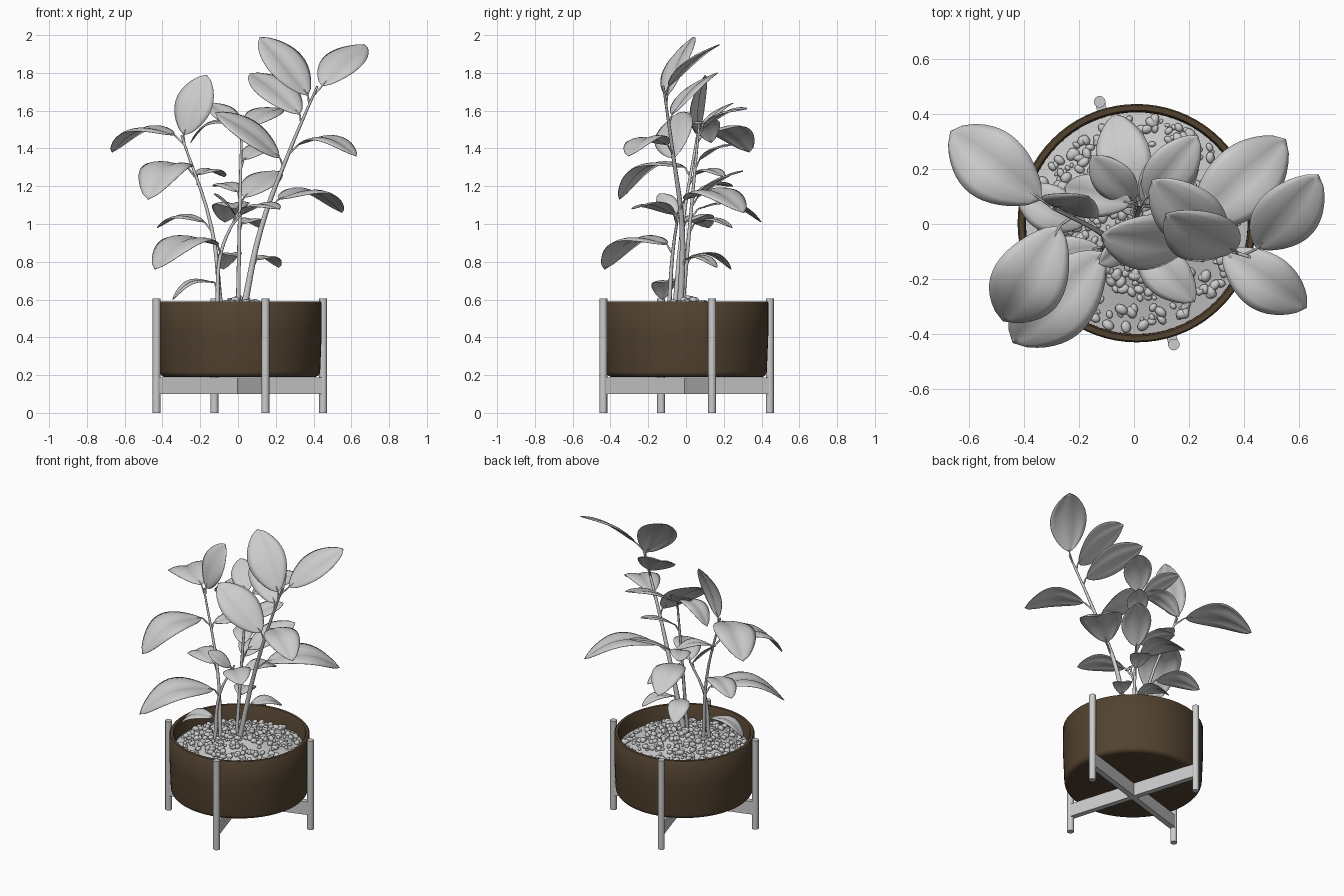
import bpy, bmesh, math, random
from mathutils import Vector, Matrix

if "Cube" in bpy.data.objects:
    bpy.data.objects.remove(bpy.data.objects["Cube"])

random.seed(4)
C = Vector((0.01, 0.003, 0))
UP = Vector((0, 0, 1))


def finish(name, bm, angle=None):
    me = bpy.data.meshes.new(name)
    bm.to_mesh(me)
    bm.free()
    ob = bpy.data.objects.new(name, me)
    bpy.context.collection.objects.link(ob)
    if angle:
        bpy.ops.object.select_all(action='DESELECT')
        ob.select_set(True)
        bpy.context.view_layer.objects.active = ob
        bpy.ops.object.shade_smooth_by_angle(angle=math.radians(angle))
    return ob


def lathe(name, profile, steps=72):
    bm = bmesh.new()
    vs = [bm.verts.new((r, 0, z)) for r, z in profile]
    es = [bm.edges.new(p) for p in zip(vs, vs[1:])]
    bmesh.ops.spin(bm, geom=vs + es, cent=(0, 0, 0), axis=UP, angle=math.tau, steps=steps)
    bmesh.ops.remove_doubles(bm, verts=bm.verts, dist=1e-4)
    bmesh.ops.recalc_face_normals(bm, faces=bm.faces)
    ob = finish(name, bm, 40)
    ob.location = C
    return ob


# Pot: rounded bottom corner, slightly flared wall, open inside
corner = [(.395 + .03 * math.sin(a), .22 - .03 * math.cos(a)) for a in (i * math.pi / 10 for i in range(6))]
pot = lathe("pot", [(0, .19)] + corner + [(.433, .42), (.433, .583), (.428, .589), (.41, .589), (.404, .58), (.4, .3), (0, .3)])
mat = bpy.data.materials.new("brown_glaze")
mat.diffuse_color = (0.085, 0.055, 0.03, 1)
mat.use_nodes = True
mat.node_tree.nodes["Principled BSDF"].inputs["Base Color"].default_value = mat.diffuse_color
pot.data.materials.append(mat)


# Soil mound and pebbles
def soil_z(r):
    return .485 + .118 * (1 - r / .405) ** 1.2


lathe("soil", [(r * .0405, soil_z(r * .0405)) for r in range(11)], 48)
bm = bmesh.new()
for i in range(460):
    r, a = .385 * random.random() ** .55, random.uniform(0, math.tau)
    s = random.uniform(.007, .02)
    m = (Matrix.Translation(C + Vector((r * math.cos(a), r * math.sin(a), soil_z(r) + s * .45)))
         @ Matrix.Rotation(random.uniform(0, 6), 4, 'Z') @ Matrix.Rotation(random.uniform(0, 6), 4, 'X')
         @ Matrix.Diagonal((s * 1.25, s, s * .85, 1)))
    bmesh.ops.create_icosphere(bm, subdivisions=2, radius=1, matrix=m)
finish("pebbles", bm, 60)

# Stand: four round legs and two crossed bars
for k in range(4):
    turn = Matrix.Translation(C) @ Matrix.Rotation(math.radians(17 + 90 * k), 4, 'Z')
    bm = bmesh.new()
    bmesh.ops.create_cone(bm, cap_ends=True, segments=24, radius1=.021, radius2=.021, depth=.605,
                          matrix=turn @ Matrix.Translation((.461, 0, .3025)))
    finish(f"stand_leg_{k + 1}", bm, 40)
    if k < 2:
        bm = bmesh.new()
        bmesh.ops.create_cube(bm, size=1, matrix=turn @ Matrix.Translation((0, 0, .143))
                              @ Matrix.Diagonal((.92, .036, .088, 1)))
        finish(f"stand_bar_{k + 1}", bm)


# Stems and leaf stalks as tapered curves
def tube(name, paths):
    cu = bpy.data.curves.new(name, 'CURVE')
    cu.dimensions = '3D'
    cu.bevel_depth = 1
    cu.bevel_resolution = 2
    cu.resolution_u = 5
    cu.use_fill_caps = True
    for pts, r0, r1 in paths:
        sp = cu.splines.new('BEZIER')
        sp.bezier_points.add(len(pts) - 1)
        for i, (bp, p) in enumerate(zip(sp.bezier_points, pts)):
            bp.co = p
            bp.handle_left_type = bp.handle_right_type = 'AUTO'
            bp.radius = r0 + (r1 - r0) * i / (len(pts) - 1)
    bpy.context.collection.objects.link(bpy.data.objects.new(name, cu))


def stem_at(pts, z):
    for p, q in zip(pts, pts[1:]):
        if z <= q[2]:
            return Vector(p).lerp(Vector(q), (z - p[2]) / (q[2] - p[2]))
    return Vector(pts[-1])


# Leaf: pointed oval, folded on the midrib; rising leaves roll to the front, hanging ones arch
def leaf(name, stem, plump, z, azimuth, reach, rise):
    a = math.radians(azimuth)
    out = Vector((math.cos(a), math.sin(a), 0))
    root = stem_at(stem, z)
    b, t = root + out * reach * .1, root + out * reach + UP * rise
    d, length = (t - b).normalized(), (t - b).length
    slope = rise / reach
    lift = max(slope, 0)
    n = UP * (1 + lift) + Vector((0, -.12 - lift, 0))
    n = (n - d * n.dot(d)).normalized()
    side = d.cross(n)
    arch = length * max(.06, .14 * (1 - 1.3 * slope))
    NT, NU = 16, 4
    bm = bmesh.new()
    rows = []
    for i in range(NT + 1):
        s = i / NT
        hw = plump * length / 2 * max(math.sin(math.pi * s), 0) ** .68 + .001
        mid = b.lerp(t, s) + n * arch * math.sin(math.pi * s)
        rows.append([bm.verts.new(mid + side * hw * u + n * hw * (.42 * abs(u) - .4 * u * u))
                     for u in (j / NU for j in range(-NU, NU + 1))])
    for r0, r1 in zip(rows, rows[1:]):
        for j in range(2 * NU):
            bm.faces.new((r0[j], r0[j + 1], r1[j + 1], r1[j]))
    bmesh.ops.recalc_face_normals(bm, faces=bm.faces)
    ob = finish(name, bm, 60)
    ob.modifiers.new("thickness", 'SOLIDIFY').thickness = .003
    # Stalk from the stem to the blade
    join = stem_at(stem, z - .05)
    return [join, join.lerp(b, .6), b, b.lerp(t, .1) + n * arch * .28], .006, .003


# Each leaf: height on the stem, compass angle, reach, rise
def grow(name, stem, thick, plump, leaves):
    paths = [(stem, thick, .006)]
    for i, spec in enumerate(leaves):
        paths.append(leaf(f"{name}_leaf_{i + 1}", stem, plump, *spec))
    tube(f"{name}_stem", paths)


grow("right", [(.03, -.03, .55), (.12, -.02, .97), (.27, -.07, 1.38), (.42, -.12, 1.73)], .018, .56, [
    (1.68, 152, .32, .31), (1.73, 50, .39, .22), (1.58, 138, .39, .22), (1.35, 176, .38, .24),
    (1.42, -34, .41, -.06), (1.13, 43, .51, -.07), (.81, 55, .23, -.04)])
grow("left", [(-.09, -.06, .55), (-.14, -.02, .98), (-.3, .06, 1.47)], .013, .61, [
    (1.47, 143, .46, -.09), (1.47, 17, .14, .32), (1.3, 239, .45, -.17), (1.01, 154, .31, -.03), (1.26, 48, .24, -.01)])
grow("short", [(-.11, -.09, .55), (-.09, -.07, .85), (0, -.04, 1.06)], .012, .57, [
    (1.05, -47, .33, .03), (1.05, 220, .16, .11), (.89, 225, .52, -.13), (.69, 190, .25, -.09)])
# The middle stem adds small leaves that alternate left and right up its back
small = [(.83 + .17 * i, 90 + (-1) ** i * (20 + 6 * i), .25, .05 * i - .07) for i in range(5)]
grow("middle", [(0, -.02, .55), (.01, .03, 1.1), (.02, .07, 1.53)], .012, .56, small + [
    (1.51, 50, .33, .1), (1.53, 167, .28, -.1), (1.08, 102, .38, -.07), (1.14, 52, .34, .14)])
